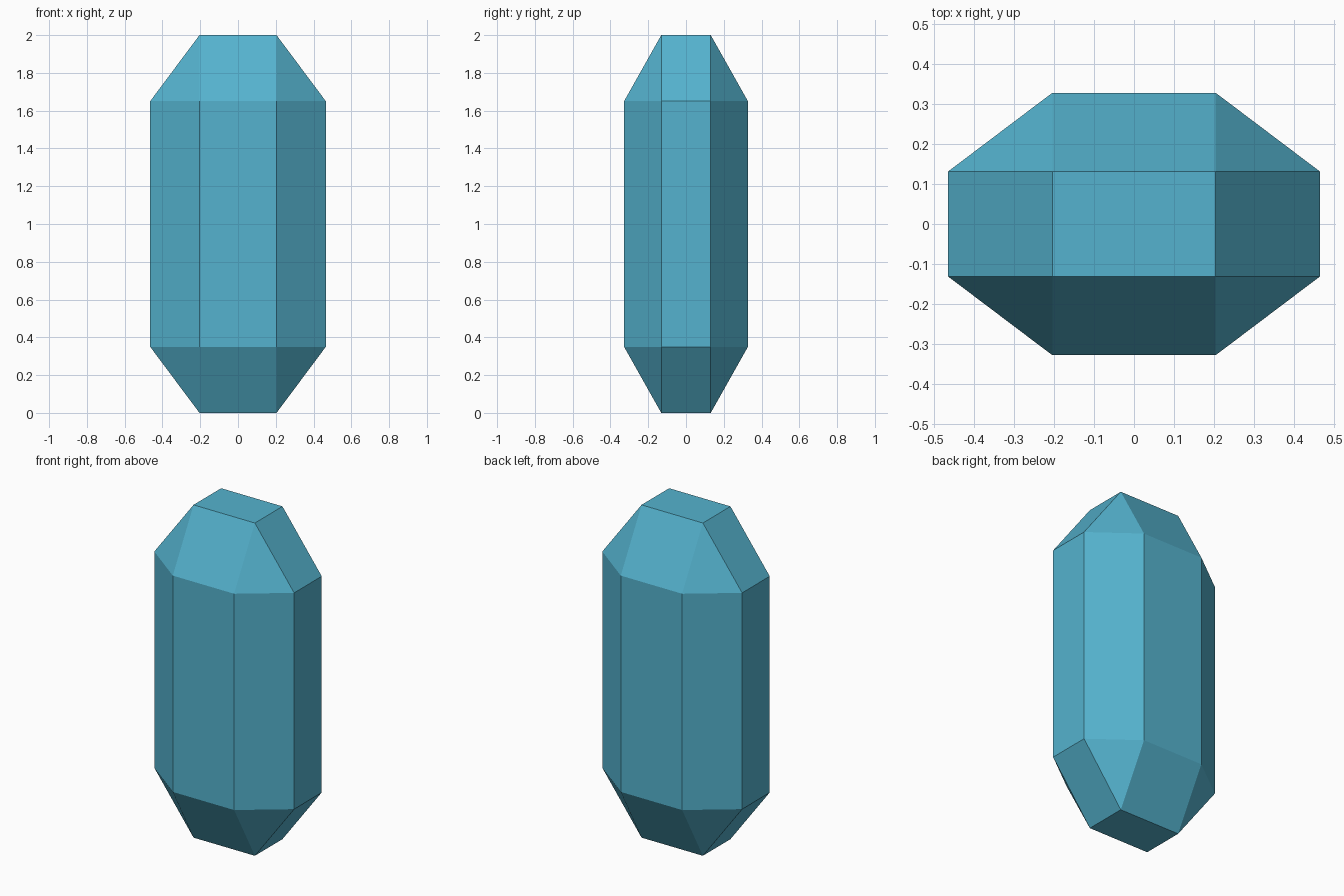
import bpy, bmesh, math

if "Cube" in bpy.data.objects:
    bpy.data.objects.remove(bpy.data.objects["Cube"])

# Outer half-sizes and the half-sizes left after the facets are cut
OUTER = (0.465, 0.328, 1.0)
INNER = (0.204, 0.131, 0.65)

# Crystal: hull over the corners of the six flat face rectangles
bm = bmesh.new()
for axis in range(3):
    for sx in (-1, 1):
        for sy in (-1, 1):
            for sz in (-1, 1):
                co = [s * h for s, h in zip((sx, sy, sz), INNER)]
                co[axis] = (sx, sy, sz)[axis] * OUTER[axis]
                bm.verts.new((co[0], co[1], co[2] + OUTER[2]))
bmesh.ops.convex_hull(bm, input=bm.verts[:])
bmesh.ops.dissolve_limit(bm, angle_limit=math.radians(1),
                         verts=bm.verts[:], edges=bm.edges[:])
bmesh.ops.recalc_face_normals(bm, faces=bm.faces[:])

mesh = bpy.data.meshes.new("crystal")
bm.to_mesh(mesh)
bm.free()
crystal = bpy.data.objects.new("crystal", mesh)
bpy.context.collection.objects.link(crystal)

# Teal colour
teal = bpy.data.materials.new("teal")
teal.diffuse_color = (0.09, 0.45, 0.62, 1.0)
teal.use_nodes = True
teal.node_tree.nodes["Principled BSDF"].inputs["Base Color"].default_value = teal.diffuse_color
mesh.materials.append(teal)
